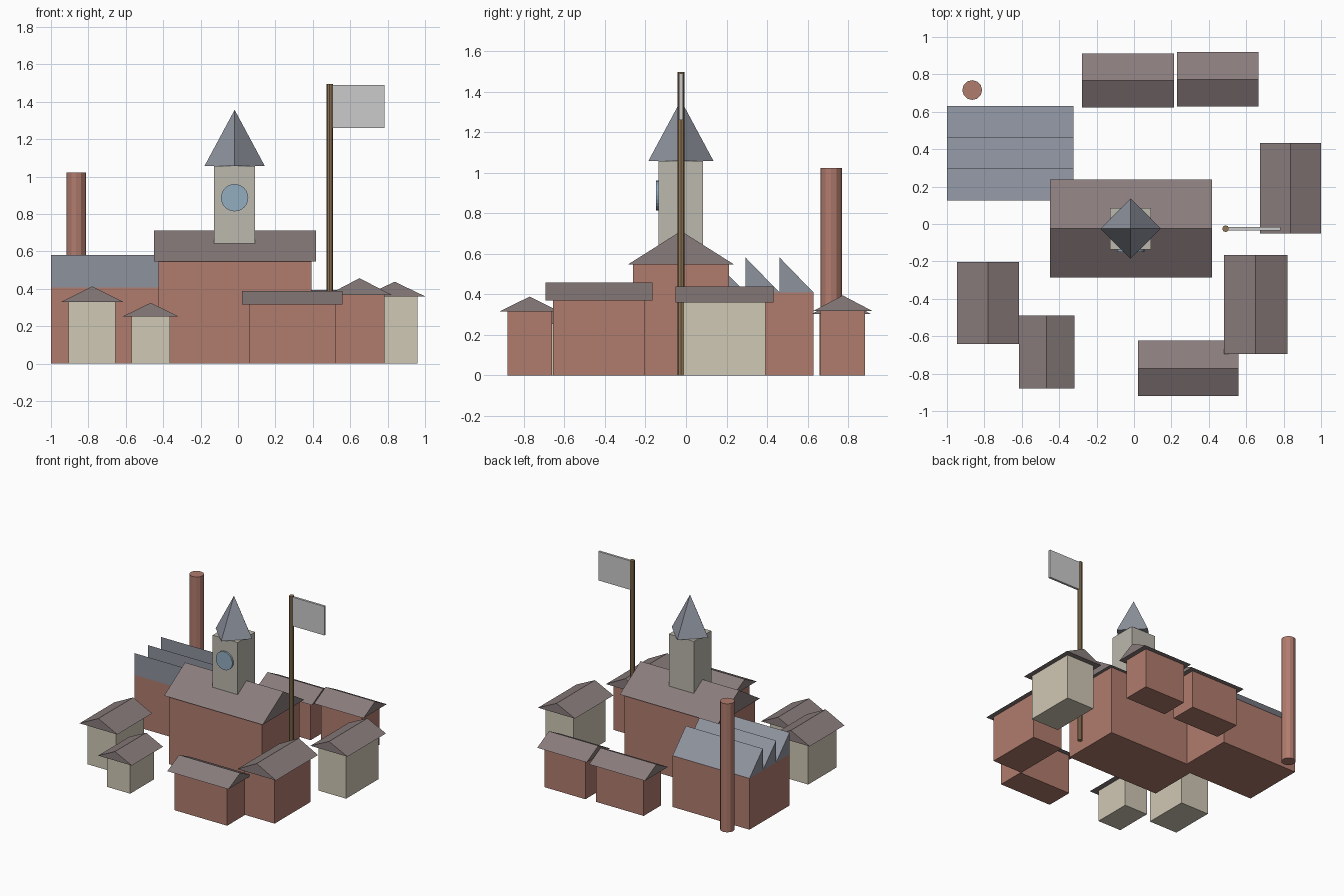
import bpy, bmesh, math

if "Cube" in bpy.data.objects:
    bpy.data.objects.remove(bpy.data.objects["Cube"])


def material(name, rgb):
    m = bpy.data.materials.new(name)
    m.diffuse_color = (*rgb, 1)
    m.use_nodes = True
    m.node_tree.nodes["Principled BSDF"].inputs["Base Color"].default_value = m.diffuse_color
    return m


BRICK = material("brick", (0.44, 0.20, 0.155))
CREAM = material("cream", (0.63, 0.58, 0.46))
TILE = material("roof_tile", (0.25, 0.20, 0.20))
SLATE = material("slate", (0.27, 0.29, 0.34))
STONE = material("stone", (0.50, 0.48, 0.42))
WOOD = material("wood", (0.28, 0.18, 0.09))
GLASS = material("clock_blue", (0.29, 0.42, 0.53))


def finish(bm, name, mat):
    bmesh.ops.recalc_face_normals(bm, faces=bm.faces)
    me = bpy.data.meshes.new(name)
    bm.to_mesh(me)
    bm.free()
    ob = bpy.data.objects.new(name, me)
    bpy.context.collection.objects.link(ob)
    if mat:
        me.materials.append(mat)
    return ob


def prism(name, profile, depth, mat):
    """Extrude a closed 3D profile along the depth vector."""
    bm = bmesh.new()
    face = bm.faces.new([bm.verts.new(p) for p in profile])
    ext = bmesh.ops.extrude_face_region(bm, geom=[face], use_keep_orig=True)
    moved = [g for g in ext["geom"] if isinstance(g, bmesh.types.BMVert)]
    bmesh.ops.translate(bm, verts=moved, vec=depth)
    return finish(bm, name, mat)


def box(name, x0, x1, y0, y1, z0, z1, mat):
    return prism(name, [(x0, y0, z0), (x1, y0, z0), (x1, y1, z0), (x0, y1, z0)],
                 (0, 0, z1 - z0), mat)


def cone(name, loc, r1, r2, depth, sides, mat, rot=(0, 0, 0)):
    bm = bmesh.new()
    bmesh.ops.create_cone(bm, cap_ends=True, segments=sides,
                          radius1=r1, radius2=r2, depth=depth)
    if r2 == 0:
        bmesh.ops.remove_doubles(bm, verts=bm.verts, dist=1e-5)
    ob = finish(bm, name, mat)
    ob.location, ob.rotation_euler = loc, rot
    return ob


def house(name, x0, x1, y0, y1, eave, peak, along, over, wall):
    """Walls inset under a solid gable roof; x/y limits are the roof outline."""
    box(name + "_walls", x0 + over, x1 - over, y0 + over, y1 - over, 0, eave, wall)
    if along == "x":
        m = (y0 + y1) / 2
        prism(name + "_roof", [(x0, y0, eave), (x0, y1, eave), (x0, m, peak)],
              (x1 - x0, 0, 0), TILE)
    else:
        m = (x0 + x1) / 2
        prism(name + "_roof", [(x0, y0, eave), (x1, y0, eave), (m, y0, peak)],
              (0, y1 - y0, 0), TILE)


# Main hall and surrounding houses
house("hall", -0.45, 0.417, -0.286, 0.237, 0.547, 0.712, "x", 0.025, BRICK)
house("back_house_left", -0.277, 0.215, 0.622, 0.912, 0.303, 0.379, "x", 0.037, BRICK)
house("back_house_right", 0.23, 0.665, 0.627, 0.92, 0.317, 0.394, "x", 0.037, BRICK)
house("front_house", 0.022, 0.56, -0.92, -0.624, 0.315, 0.388, "x", 0.038, BRICK)
house("side_house_front", 0.48, 0.82, -0.694, -0.165, 0.368, 0.457, "y", 0.038, BRICK)
house("side_house_back", 0.675, 1.0, -0.052, 0.432, 0.36, 0.438, "y", 0.04, CREAM)
house("left_house_back", -0.946, -0.614, -0.641, -0.203, 0.33, 0.413, "y", 0.041, CREAM)
house("left_house_front", -0.615, -0.319, -0.88, -0.488, 0.253, 0.325, "y", 0.045, CREAM)

# Clock tower on the hall
CX, CY = -0.018, -0.025
box("tower", CX - 0.11, CX + 0.11, CY - 0.11, CY + 0.11, 0.56, 1.057, STONE)
cone("tower_spire", (CX, CY, 1.207), 0.161, 0, 0.3, 4, SLATE)
cone("clock_face", (CX, CY - 0.113, 0.887), 0.073, 0.073, 0.022, 24, GLASS,
     (math.pi / 2, 0, 0))

# Factory with three sawtooth roofs
FX0, FX1, FY0, FY1 = -1.0, -0.323, 0.126, 0.63
box("factory_walls", FX0, FX1, FY0, FY1, 0, 0.408, BRICK)
step = (FY1 - FY0) / 3
for i in range(3):
    y = FY0 + i * step
    prism(f"sawtooth_roof_{i + 1}", [(FX0, y, 0.408), (FX0, y + step, 0.408), (FX0, y, 0.581)],
          (FX1 - FX0, 0, 0), SLATE)

# Chimney
cone("chimney", (-0.865, 0.716, 0.511), 0.053, 0.053, 1.022, 12, BRICK)

# Flagpole and flag
cone("flagpole", (0.49, -0.025, 0.748), 0.018, 0.018, 1.496, 8, WOOD)
box("flag", 0.503, 0.783, -0.034, -0.016, 1.26, 1.49, None)
